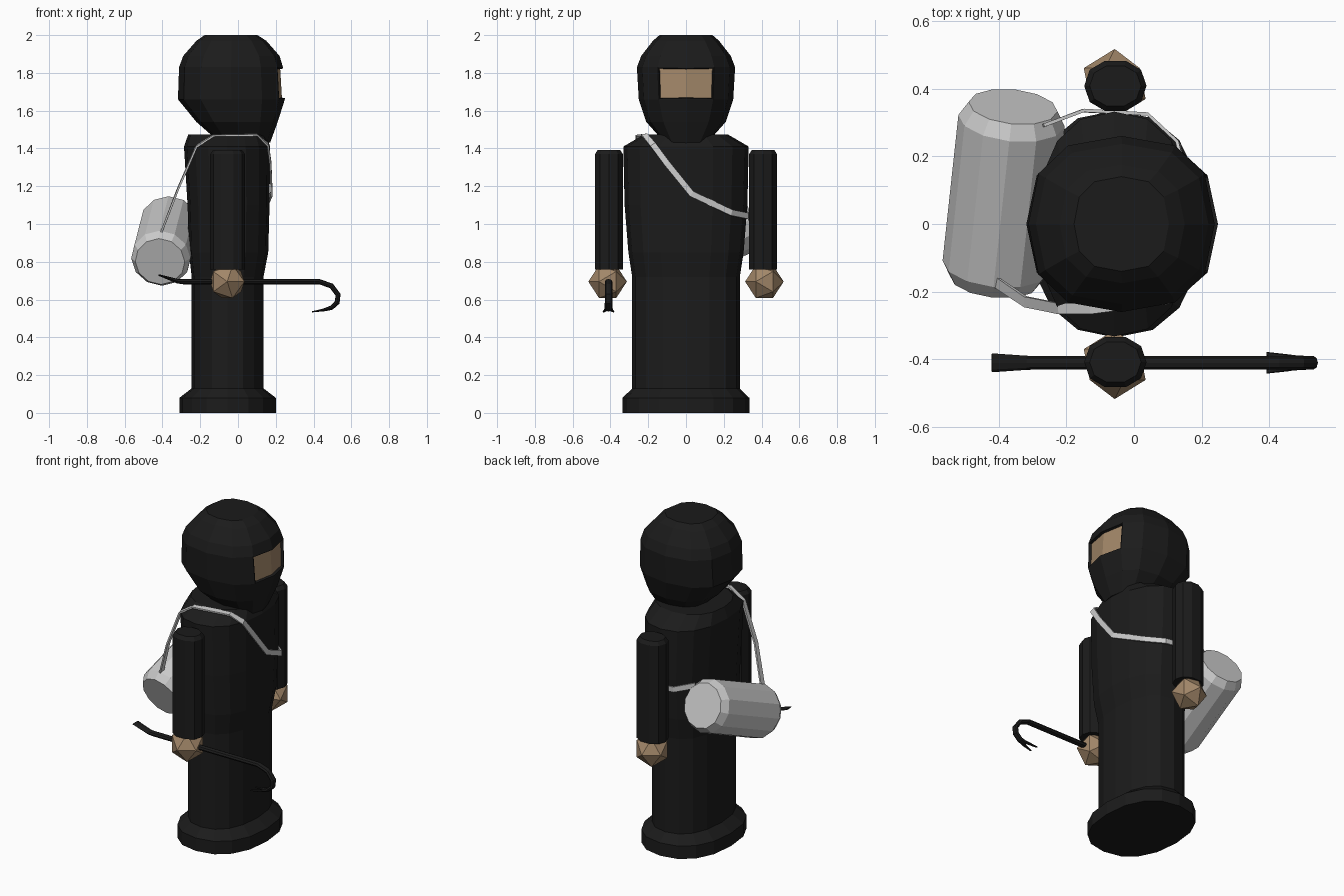
import bpy, bmesh, math
from mathutils import Vector, Matrix

if "Cube" in bpy.data.objects:
    bpy.data.objects.remove(bpy.data.objects["Cube"])


def material(name, col):
    m = bpy.data.materials.new(name)
    m.diffuse_color = (*col, 1)
    m.use_nodes = True
    m.node_tree.nodes["Principled BSDF"].inputs["Base Color"].default_value = m.diffuse_color
    return m


BLACK = material("black_cloth", (0.011, 0.011, 0.011))
SKIN = material("skin", (0.36, 0.24, 0.14))


def ring(z, cx, rx, ry, sides=16, n=2.3, cy=0.0, tilt=0.0):
    """Squarish oval ring; tilt raises the +x side."""
    pts = []
    for i in range(sides):
        a = 2 * math.pi * i / sides
        c, s = math.cos(a), math.sin(a)
        pts.append(Vector((cx + rx * math.copysign(abs(c) ** (2 / n), c),
                           cy + ry * math.copysign(abs(s) ** (2 / n), s),
                           z + tilt * c)))
    return pts


def loft(name, rings, mat=None, matrix=None, edit=None):
    bm = bmesh.new()
    vs = [[bm.verts.new(p) for p in r] for r in rings]
    n = len(vs[0])
    for a, b in zip(vs, vs[1:]):
        for i in range(n):
            j = (i + 1) % n
            bm.faces.new((a[i], a[j], b[j], b[i]))
    bm.faces.new(vs[0][::-1])
    bm.faces.new(vs[-1])
    bmesh.ops.recalc_face_normals(bm, faces=bm.faces)
    if edit:
        edit(bm)
    if matrix:
        bm.transform(matrix)
    me = bpy.data.meshes.new(name)
    bm.to_mesh(me)
    bm.free()
    ob = bpy.data.objects.new(name, me)
    bpy.context.collection.objects.link(ob)
    if mat:
        me.materials.append(mat)
    return ob


def tangent(pts, i):
    return (pts[min(i + 1, len(pts) - 1)] - pts[max(i - 1, 0)]).normalized()


# Robe with flared hem and shoulders
loft("robe", [ring(*r) for r in (
    (0, -.055, .255, .335), (.08, -.055, .255, .335), (.13, -.055, .19, .285),
    (.72, -.055, .19, .285), (.85, -.05, .21, .305), (1.1, -.05, .217, .325),
    (1.41, -.058, .228, .332), (1.475, -.058, .205, .22))], BLACK)


# Hooded head; the two front faces become the recessed eye opening
def cut_face(bm):
    front = [f for f in bm.faces if f.calc_center_median().x > .17
             and 1.7 < f.calc_center_median().z < 1.8
             and abs(f.calc_center_median().y) < .1]
    bmesh.ops.inset_region(bm, faces=front, thickness=.006, depth=0)
    bmesh.ops.inset_region(bm, faces=front, thickness=.004, depth=-.015)
    for f in front:
        f.material_index = 1


head = loft("hooded_head", [ring(z, cx, rx, ry, 12, 2.5, 0, t) for z, cx, rx, ry, t in (
    (1.45, .015, .155, .13, -.02), (1.54, -.005, .215, .21, 0),
    (1.66, -.035, .283, .25, 0), (1.83, -.037, .275, .26, 0),
    (1.89, -.035, .255, .237, 0), (1.97, -.035, .185, .175, 0),
    (2.0, -.037, .14, .14, 0))], BLACK, edit=cut_face)
head.data.materials.append(SKIN)

# Arms and hands
for side, s in (("right", -1), ("left", 1)):
    loft(side + "_arm", [ring(z, -.055, rx, ry, 10, 2.2, s * .408) for z, rx, ry in (
        (.76, .092, .077), (1.37, .092, .077), (1.392, .076, .062))], BLACK)
    bm = bmesh.new()
    bmesh.ops.create_icosphere(bm, subdivisions=1, radius=.102)
    bm.transform(Matrix.Translation((-.057, s * .415, .695))
                 @ Matrix.Rotation(math.pi / 2, 4, 'X'))
    me = bpy.data.meshes.new(side + "_hand")
    bm.to_mesh(me)
    bm.free()
    me.materials.append(SKIN)
    bpy.context.collection.objects.link(bpy.data.objects.new(side + "_hand", me))


# Crowbar: swept bar (x, z, half width, half thickness) plus two claw prongs
def bar(name, path, y_offsets):
    pts = [Vector((p[0], y, p[1])) for p, y in zip(path, y_offsets)]
    rings = []
    for i, p in enumerate(pts):
        t = tangent(pts, i)
        up = Vector((-t.z, 0, t.x)).normalized()
        w, h = path[i][2:]
        rings.append([p + Vector((0, w * math.cos(a), 0)) + up * h * math.sin(a)
                      for a in (k * math.pi / 4 for k in range(8))])
    loft(name, rings, BLACK)


Y = -.41
bar("crowbar", [(-.42, .73, .028, .004), (-.32, .697, .021, .012), (-.29, .695, .02, .014),
                (.43, .695, .02, .014), (.495, .672, .02, .014), (.53, .625, .02, .014),
                (.525, .585, .02, .014), (.495, .557, .021, .012), (.455, .545, .024, .008)],
    [Y] * 9)
for name, s in (("right", -1), ("left", 1)):
    bar("crowbar_prong_" + name, [(.465, .547, .012, .008), (.392, .535, .006, .003)],
        [Y + s * .012, Y + s * .026])

# Duffel bag slung across the back
axis = Vector((.1, .92, .39))
place = Matrix.Translation((-.385, .09, .91)) @ axis.to_track_quat('Z', 'Y').to_matrix().to_4x4()
loft("duffel_bag", [ring(z, 0, r, r, 12, 2) for z, r in (
    (-.28, .132), (-.235, .158), (.235, .158), (.28, .132))], matrix=place)

# Flat strap: point and outward direction at each point
strap = [((-.41, -.17, .945), (-.8, 0, .5)), ((-.32, -.23, 1.18), (-.9, -.1, .4)),
         ((-.22, -.25, 1.41), (-.8, -.1, .6)), ((-.13, -.25, 1.468), (-.2, -.1, 1)),
         ((.1, -.22, 1.472), (.2, -.1, 1)), ((.158, -.175, 1.42), (.9, -.1, .4)),
         ((.172, -.1, 1.32), (1, 0, 0)), ((.178, .03, 1.16), (1, 0, 0)),
         ((.13, .24, 1.06), (.8, .6, 0)), ((.04, .325, 1.043), (.3, 1, 0)),
         ((-.15, .335, 1.06), (-.2, 1, 0)), ((-.27, .29, 1.1), (-.4, 1, 0))]
pts = [Vector(p) for p, _ in strap]
rings = []
for i, (_, n) in enumerate(strap):
    t = tangent(pts, i)
    side = t.cross(Vector(n)).normalized()
    out = side.cross(t).normalized()
    rings.append([pts[i] + side * a * .016 + out * b * .005
                  for a, b in ((1, 1), (-1, 1), (-1, -1), (1, -1))])
loft("shoulder_strap", rings)
